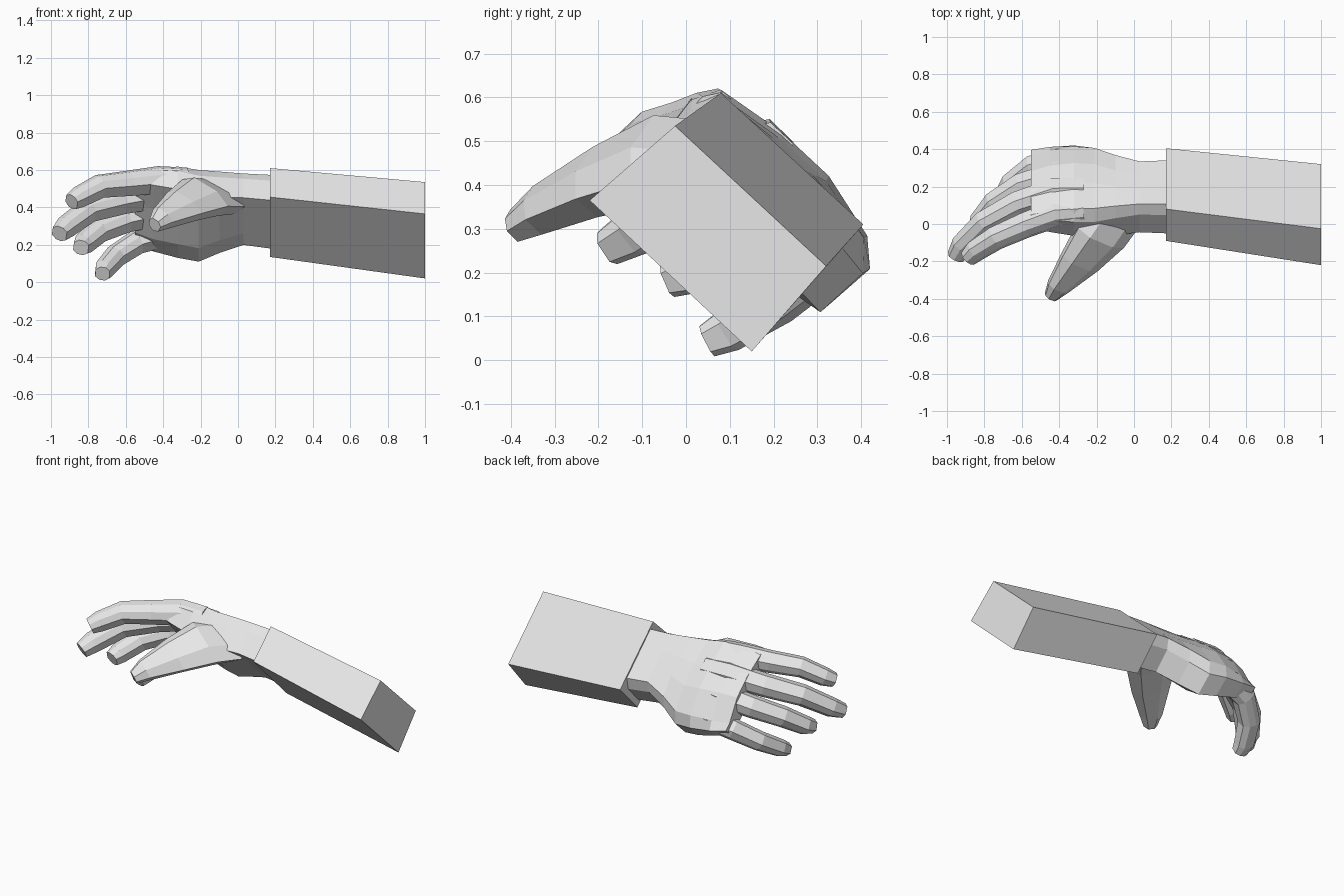
import bpy, bmesh, math
from mathutils import Vector

if "Cube" in bpy.data.objects:
    bpy.data.objects.remove(bpy.data.objects["Cube"])

TILT = math.radians(43)
ACROSS = Vector((0, math.cos(TILT), -math.sin(TILT)))   # index side to little-finger side
BACK = Vector((0, math.sin(TILT), math.cos(TILT)))      # out of the back of the hand

grey = bpy.data.materials.new("plain_grey")
grey.diffuse_color = (0.8, 0.8, 0.8, 1)
grey.use_nodes = True
grey.node_tree.nodes["Principled BSDF"].inputs["Base Color"].default_value = grey.diffuse_color


def loft(name, rings):
    """Closed skin through a list of equal-length rings."""
    bm = bmesh.new()
    rows = [[bm.verts.new(p) for p in ring] for ring in rings]
    n = len(rows[0])
    for a, b in zip(rows, rows[1:]):
        for i in range(n):
            j = (i + 1) % n
            bm.faces.new((a[i], a[j], b[j], b[i]))
    bm.faces.new(rows[0])
    bm.faces.new(rows[-1])
    bmesh.ops.recalc_face_normals(bm, faces=bm.faces)
    mesh = bpy.data.meshes.new(name)
    bm.to_mesh(mesh)
    bm.free()
    mesh.materials.append(grey)
    obj = bpy.data.objects.new(name, mesh)
    bpy.context.collection.objects.link(obj)
    return obj


# Sleeve: slanted box
loft("sleeve", [
    [Vector((0.17, y, z)) for y, z in ((-.09, .455), (.08, .61), (.405, .31), (.235, .135))],
    [Vector((1.0, y, z)) for y, z in ((-.22, .365), (-.025, .535), (.32, .215), (.15, .02))],
])


# Palm and wrist: x, index edge, little edge, back height, palm height, roundness
def palm_ring(x, u0, u1, top, low, arch):
    w, mid = u1 - u0, (top + low) / 2
    pts = [(u0, mid + .04 - arch * .3), (u0 + .06 * w, top - arch * .6), (u0 + .36 * w, top),
           (u0 + .62 * w, top), (u0 + .9 * w, top - arch), (u1, mid + .04 - arch * .4),
           (u1 - arch * .3, low + arch * .5), (u0 + .75 * w, low), (u0 + .35 * w, low + arch * .4),
           (u0 + arch * .3, low + arch * .5)]
    return [Vector((x, 0, 0)) + ACROSS * u + BACK * n for u, n in pts]


loft("palm", [palm_ring(*s) for s in (
    (.19, -.335, .045, .492, .285, .0),
    (.03, -.34, .03, .498, .30, .0),
    (-.10, -.36, .09, .507, .285, .015),
    (-.21, -.38, .16, .517, .272, .035),
    (-.32, -.397, .165, .53, .30, .04),
    (-.45, -.40, .15, .522, .325, .05),
    (-.55, -.39, .125, .49, .36, .045),
)])

# Fingers: eight-sided tapering tubes bending toward the palm
SECTION = [(-1, .35), (-.55, 1), (.55, 1), (1, .35), (1, -.4), (.6, -1), (-.6, -1), (-1, -.4)]


def finger(name, path, size):
    path = [Vector(p) for p in path]
    rings = []
    for i, p in enumerate(path):
        t = (path[min(i + 1, len(path) - 1)] - path[max(i - 1, 0)]).normalized()
        side = (ACROSS - t * ACROSS.dot(t)).normalized()
        up = side.cross(t)
        if up.dot(BACK) < 0:
            up = -up
        half = size * (1.0, 1.08, 1.0, .93, .84, .66)[i]
        rings.append([p + side * a * half + up * b * half for a, b in SECTION])
    loft(name, rings)


finger("index_finger", [(-.27, .068, .545), (-.42, .055, .548), (-.58, -.005, .53),
                        (-.74, -.075, .513), (-.85, -.145, .455), (-.89, -.185, .43)], .061)
finger("middle_finger", [(-.27, .175, .472), (-.42, .172, .475), (-.62, .105, .435),
                         (-.80, .005, .385), (-.92, -.115, .295), (-.955, -.175, .26)], .064)
finger("ring_finger", [(-.27, .255, .39), (-.42, .258, .378), (-.60, .205, .335),
                       (-.745, .11, .275), (-.825, .01, .205), (-.84, -.04, .185)], .062)
finger("little_finger", [(-.28, .325, .275), (-.40, .335, .258), (-.54, .305, .215),
                         (-.655, .215, .14), (-.715, .10, .07), (-.725, .05, .045)], .058)

# Thumb: broad wedge narrowing to a blunt tip
thumb_dir = Vector((-.55, -.74, -.39)).normalized()
wide = thumb_dir.cross(-ACROSS).normalized()
thick = wide.cross(thumb_dir).normalized()
if thick.dot(ACROSS) > 0:
    thick = -thick
THUMB_SECTION = [(-1, .2), (-.45, .85), (.55, 1), (1, .45), (.9, -.5), (.2, -1), (-.7, -.8)]
loft("thumb", [[Vector(c) + wide * a * w + thick * b * h for a, b in THUMB_SECTION]
               for c, w, h in (
                   ((-.09, .06, .455), .15, .07),
                   ((-.18, -.06, .455), .15, .085),
                   ((-.29, -.20, .405), .115, .068),
                   ((-.405, -.335, .34), .066, .052),
                   ((-.445, -.39, .305), .038, .036))])
